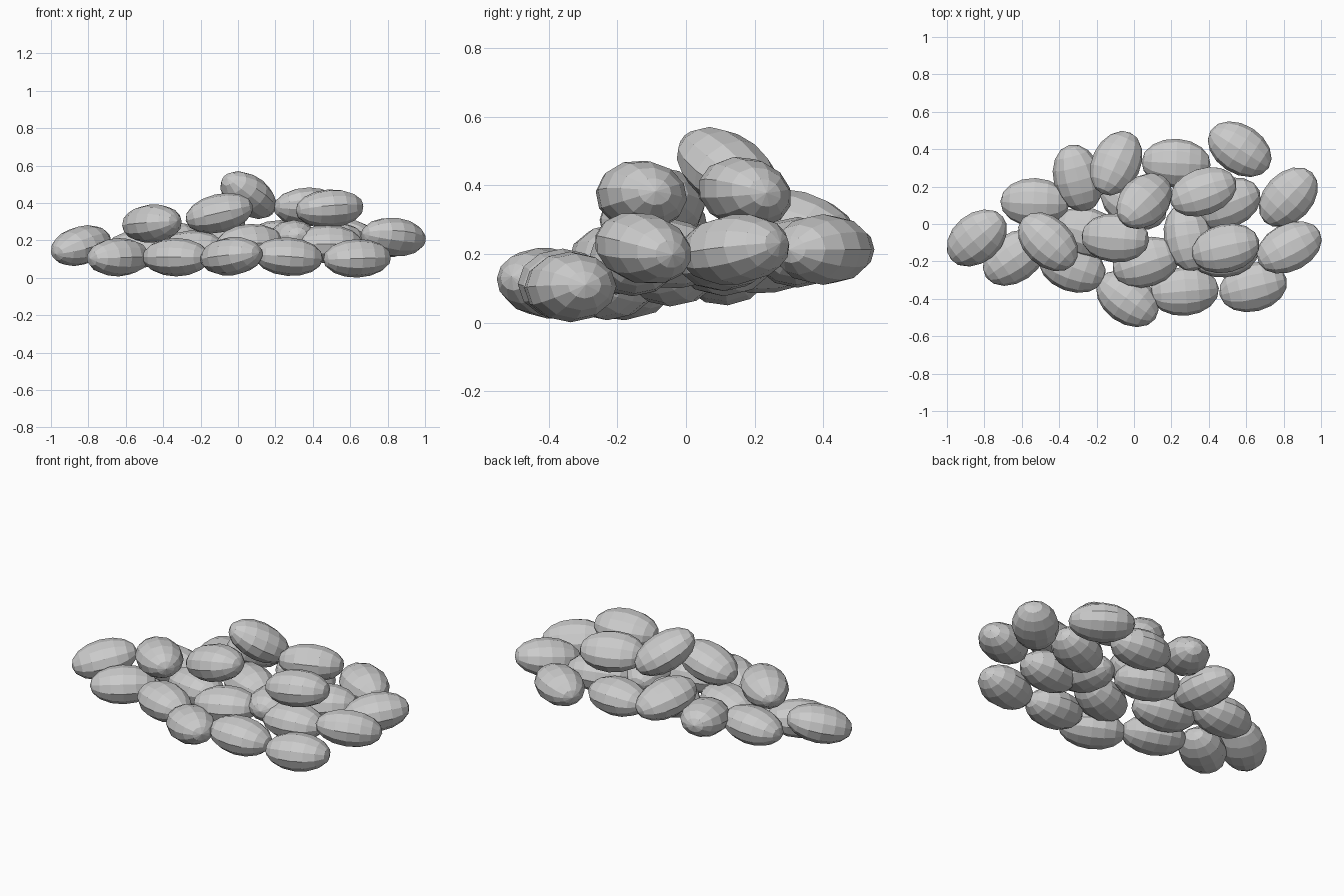
import bpy, bmesh
from math import radians
from mathutils import Matrix, Euler

# Half length, half width, half height of one pebble
SIZE = (0.185, 0.131, 0.103)


def make_pebble(name, pos, yaw, pitch=0, roll=0):
    """Low-poly ellipsoid with its poles on the long axis."""
    bm = bmesh.new()
    bmesh.ops.create_uvsphere(bm, u_segments=12, v_segments=8, radius=1)
    m = (Matrix.Translation(pos)
         @ Euler((radians(roll), radians(-pitch), radians(yaw))).to_matrix().to_4x4()
         @ Matrix.Diagonal((*SIZE, 1))
         @ Matrix.Rotation(radians(90), 4, 'Y'))
    bm.transform(m)
    mesh = bpy.data.meshes.new(name)
    bm.to_mesh(mesh)
    bm.free()
    obj = bpy.data.objects.new(name, mesh)
    bpy.context.collection.objects.link(obj)


# Each pebble: position, yaw, pitch, roll
layers = {
    "front_pebble": [
        ((-0.64, -0.18, 0.11), 35, 2, 0),
        ((-0.33, -0.23, 0.11), -20, 0, 0),
        ((-0.035, -0.40, 0.115), -36, 6, 0),
        ((0.27, -0.36, 0.113), 5, -4, 0),
        ((0.637, -0.337, 0.104), 14, 2, 0),
    ],
    "middle_pebble": [
        ((-0.84, -0.075, 0.172), 40, 14, 0),
        ((-0.25, -0.045, 0.15), -15, 3, 0),
        ((0.065, -0.205, 0.185), 18, 3, 0),
        ((0.29, -0.07, 0.205), 100, -8, 0),
        ((0.48, -0.155, 0.18), 5, 0, 0),
        ((0.83, -0.125, 0.217), 28, -6, -14),
        ((0.825, 0.143, 0.213), 46, 6, 0),
        ((0.50, 0.11, 0.195), 22, 3, 0),
        ((0.0, 0.11, 0.18), -25, 0, 0),
        ((-0.53, 0.115, 0.153), -2, 4, 4),
    ],
    "back_pebble": [
        ((-0.30, 0.245, 0.19), 105, 8, 0),
        ((-0.095, 0.325, 0.28), 65, -14, 0),
        ((0.225, 0.325, 0.205), -3, 0, 0),
        ((0.565, 0.40, 0.213), -33, 0, 0),
    ],
    "upper_pebble": [
        ((-0.46, -0.095, 0.29), -43, 4, 0),
        ((-0.10, -0.075, 0.345), -5, 13, 0),
        ((0.37, 0.172, 0.378), 20, 0, -18),
        ((0.49, -0.13, 0.37), 13, 4, -8),
    ],
    "top_pebble": [((0.055, 0.123, 0.442), 45, -30, 0)],
}
for name, pebbles in layers.items():
    for i, p in enumerate(pebbles, 1):
        make_pebble(f"{name}_{i}", *p)
